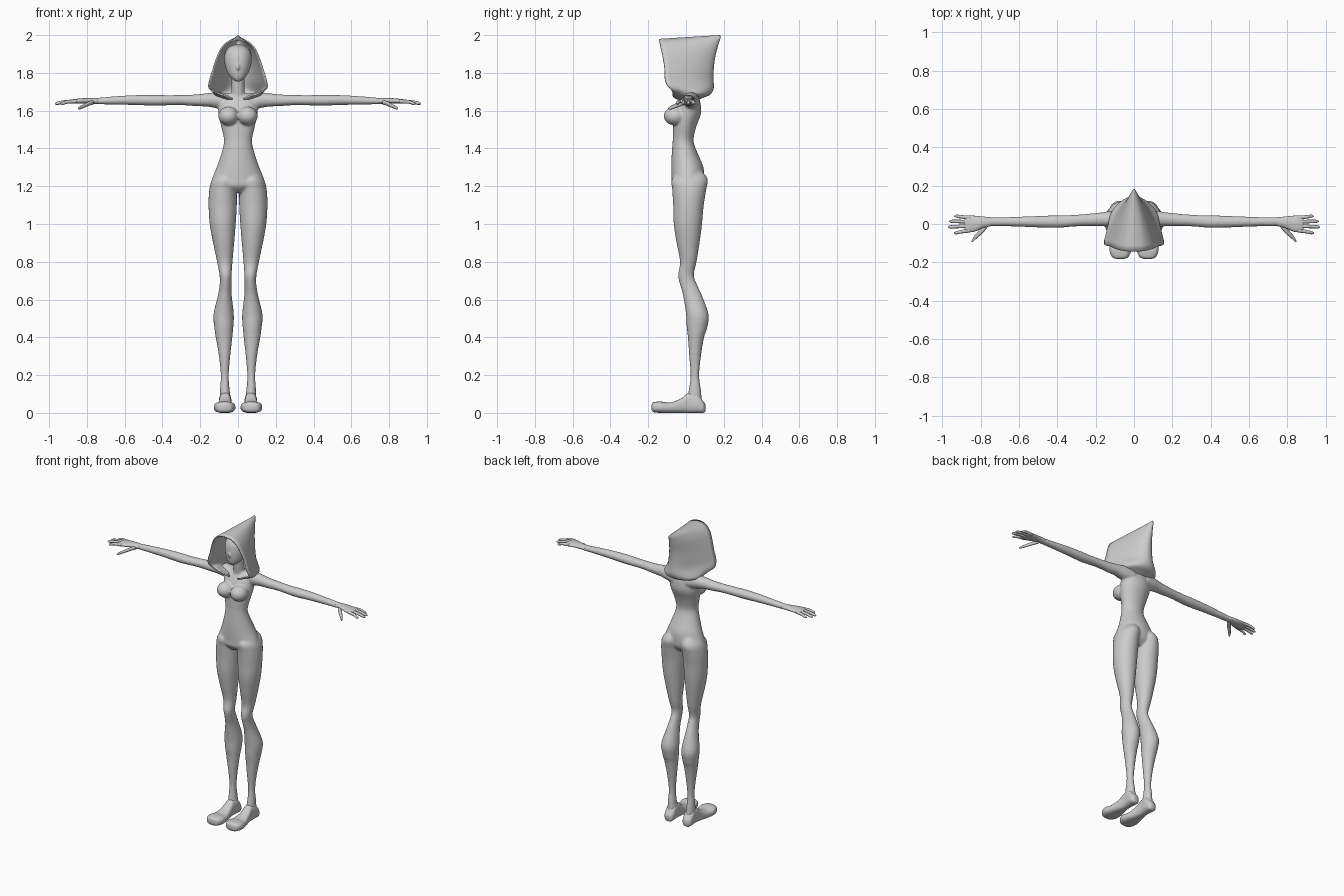
import bpy, bmesh
from math import sin, cos, pi, radians


def smooth_rows(rows, sub=5):
    """Catmull-Rom interpolation between the given section rows."""
    out = []
    for i in range(len(rows) - 1):
        a, b, c, d = rows[max(i - 1, 0)], rows[i], rows[i + 1], rows[min(i + 2, len(rows) - 1)]
        for k in range(sub):
            t = k / sub
            out.append([q + t * ((r - p) / 2 + t * (p - 2.5 * q + 2 * r - s / 2
                        + t * (-p + 3 * q - 3 * r + s) / 2)) for p, q, r, s in zip(a, b, c, d)])
    out.append(list(rows[-1]))
    return out


def sgn_pow(v, p):
    return abs(v) ** p * (1 if v >= 0 else -1)


def loft(bm, axis, rows, sx=1, n=24, power=1.0):
    """Closed loft; row = (position on axis, centre 1, centre 2, radius 1, radius 2)."""
    rings = []
    for t, c1, c2, r1, r2 in smooth_rows(rows):
        ring = []
        for i in range(n):
            a = 2 * pi * i / n
            u, v = c1 + r1 * sgn_pow(cos(a), power), c2 + r2 * sgn_pow(sin(a), power)
            x, y, z = {'x': (t, u, v), 'y': (u, t, v), 'z': (u, v, t)}[axis]
            ring.append(bm.verts.new((sx * x, y, max(z, 0))))
        rings.append(ring)
    for p, q in zip(rings, rings[1:]):
        for i in range(n):
            j = (i + 1) % n
            bm.faces.new((p[i], p[j], q[j], q[i]))
    bm.faces.new(rings[0])
    bm.faces.new(rings[-1])


def ball(bm, loc, rad):
    vs = bmesh.ops.create_uvsphere(bm, u_segments=24, v_segments=16, radius=1)['verts']
    bmesh.ops.scale(bm, vec=rad, verts=vs)
    bmesh.ops.translate(bm, vec=loc, verts=vs)


def finish(bm, name):
    bmesh.ops.recalc_face_normals(bm, faces=bm.faces)
    me = bpy.data.meshes.new(name)
    bm.to_mesh(me)
    bm.free()
    for p in me.polygons:
        p.use_smooth = True
    ob = bpy.data.objects.new(name, me)
    bpy.context.collection.objects.link(ob)
    return ob


def fuse(ob, voxel, iterations):
    m = ob.modifiers.new("fuse", 'REMESH')
    m.mode, m.voxel_size, m.use_smooth_shade = 'VOXEL', voxel, True
    s = ob.modifiers.new("soften", 'SMOOTH')
    s.factor, s.iterations = 0.5, iterations


# Body: torso, neck, bust, legs and arms fused into one skin
bm = bmesh.new()
loft(bm, 'z', [(1.165, 0, .01, .07, .05), (1.2, 0, .008, .14, .082), (1.24, 0, .01, .137, .087),
               (1.3, 0, .007, .113, .085), (1.36, 0, -.004, .092, .072), (1.42, 0, -.014, .076, .058),
               (1.46, 0, -.014, .076, .055), (1.52, 0, -.006, .09, .062), (1.58, 0, .008, .102, .07),
               (1.63, 0, .016, .106, .062), (1.665, 0, .022, .1, .048), (1.69, 0, .025, .065, .032)], n=36)
loft(bm, 'z', [(1.64, 0, .02, .05, .04), (1.69, 0, .012, .036, .036), (1.8, 0, 0, .034, .036)])
for s in (1, -1):
    ball(bm, (s * .05, -.058, 1.572), (.054, .06, .05))
    loft(bm, 'z', [(1.29, .06, .03, .025, .045), (1.24, .07, .02, .065, .094), (1.18, .079, .017, .073, .09),
                   (1.1, .081, .013, .075, .081), (1.0, .081, .01, .069, .075), (.9, .076, .011, .056, .061),
                   (.8, .07, .012, .041, .044), (.73, .066, 0, .032, .042), (.68, .066, .013, .031, .045),
                   (.62, .07, .035, .037, .05), (.52, .076, .06, .054, .06), (.45, .075, .058, .05, .054),
                   (.4, .074, .053, .044, .043), (.3, .071, .048, .03, .031), (.2, .07, .047, .021, .023),
                   (.13, .07, .047, .025, .031), (.08, .068, .045, .029, .038), (.04, .068, .045, .03, .04)], s)
    loft(bm, 'x', [(.05, .03, 1.645, .045, .045), (.11, .028, 1.655, .042, .043), (.16, .025, 1.657, .037, .036),
                   (.22, .022, 1.655, .033, .031), (.3, .018, 1.656, .03, .027), (.38, .013, 1.655, .032, .027),
                   (.44, .012, 1.655, .032, .029), (.55, .012, 1.656, .028, .026), (.65, .012, 1.654, .024, .022),
                   (.74, .012, 1.651, .023, .017), (.78, .012, 1.651, .026, .015)], s)
fuse(finish(bm, "body"), .006, 5)

# Hands: palm, four fingers and thumb
fingers = [(-.034, -.046, .94), (-.011, -.015, .97), (.012, .014, .965), (.033, .041, .938)]
for s, side in ((1, "left"), (-1, "right")):
    bm = bmesh.new()
    loft(bm, 'x', [(.74, .012, 1.651, .022, .016), (.79, .009, 1.652, .03, .015), (.83, .002, 1.651, .041, .014),
                   (.87, 0, 1.649, .044, .012), (.885, 0, 1.648, .038, .007)], s)
    for y0, y1, tip in fingers:
        ym, xm = (y0 + y1) / 2, (.86 + tip) / 2
        loft(bm, 'x', [(.855, y0, 1.649, .01, .01), (xm, ym, 1.647, .0092, .0092),
                       (tip - .012, y1, 1.639, .008, .008), (tip, y1, 1.637, .002, .002)], s, 12)
    loft(bm, 'x', [(.765, 0, 1.645, .018, .012), (.79, -.03, 1.637, .018, .012), (.82, -.06, 1.623, .014, .01),
                   (.84, -.083, 1.614, .01, .008), (.848, -.092, 1.611, .002, .002)], s, 14)
    finish(bm, side + "_hand")

    # Foot with a flat sole and rounded toe
    bm = bmesh.new()
    loft(bm, 'y', [(-.182, .073, .03, .02, .014), (-.172, .072, .03, .042, .026), (-.135, .071, .03, .057, .03),
                   (-.085, .07, .027, .05, .028), (-.03, .069, .037, .037, .037), (.015, .068, .053, .031, .053),
                   (.06, .068, .05, .034, .05), (.09, .068, .032, .03, .032), (.102, .068, .028, .015, .02)],
         s, 28, .75)
    finish(bm, side + "_foot")

# Head with nose
bm = bmesh.new()
loft(bm, 'z', [(1.755, 0, -.055, .012, .015), (1.77, 0, -.048, .033, .034), (1.8, 0, -.03, .055, .06),
               (1.85, 0, -.012, .071, .08), (1.9, 0, -.004, .07, .079), (1.935, 0, .005, .05, .06),
               (1.95, 0, .01, .018, .025)], n=28)
ball(bm, (0, -.09, 1.83), (.009, .013, .018))
fuse(finish(bm, "head"), .005, 4)

# Hood: row = z, half width, front y, back y, sweep angle, parabola share, forward droop
hood_rows = [(1.662, .06, -.055, .065, 150, 0, 0), (1.676, .1, -.08, .1, 148, 0, 0),
             (1.69, .132, -.098, .128, 135, .15, 0), (1.72, .154, -.108, .143, 110, .75, 0),
             (1.76, .149, -.11, .142, 100, 1, 0), (1.82, .131, -.113, .143, 90, 1, 0),
             (1.88, .111, -.122, .15, 90, 1, 0), (1.93, .09, -.132, .162, 90, 1, .004),
             (1.965, .065, -.138, .172, 90, 1, .01), (1.985, .038, -.142, .179, 90, 1, .015),
             (1.996, .002, -.144, .178, 90, 1, .02)]
bm = bmesh.new()
n = 40
rings = []
for z, w, yf, yb, sweep, k, droop in smooth_rows(hood_rows, 4):
    ring = []
    for i in range(n + 1):
        u = 2 * i / n - 1
        a = u * radians(sweep)
        ex, ey = w * sin(a), (yf + yb) / 2 + (yb - yf) / 2 * cos(a)
        px, py = w * u, yb - (yb - yf) * u * u
        ring.append(bm.verts.new((ex + k * (px - ex), ey + k * (py - ey), z - droop * u * u)))
    rings.append(ring)
for p, q in zip(rings, rings[1:]):
    for i in range(n):
        bm.faces.new((p[i], p[i + 1], q[i + 1], q[i]))
# Close the ridge by welding the two sides of the last row
for i in range(n // 2):
    bmesh.ops.pointmerge(bm, verts=[rings[-1][i], rings[-1][n - i]],
                         merge_co=(0, rings[-1][i].co.y, rings[-1][i].co.z))
hood = finish(bm, "hood")
cloth = hood.modifiers.new("cloth", 'SOLIDIFY')
cloth.thickness, cloth.offset = .008, 0
